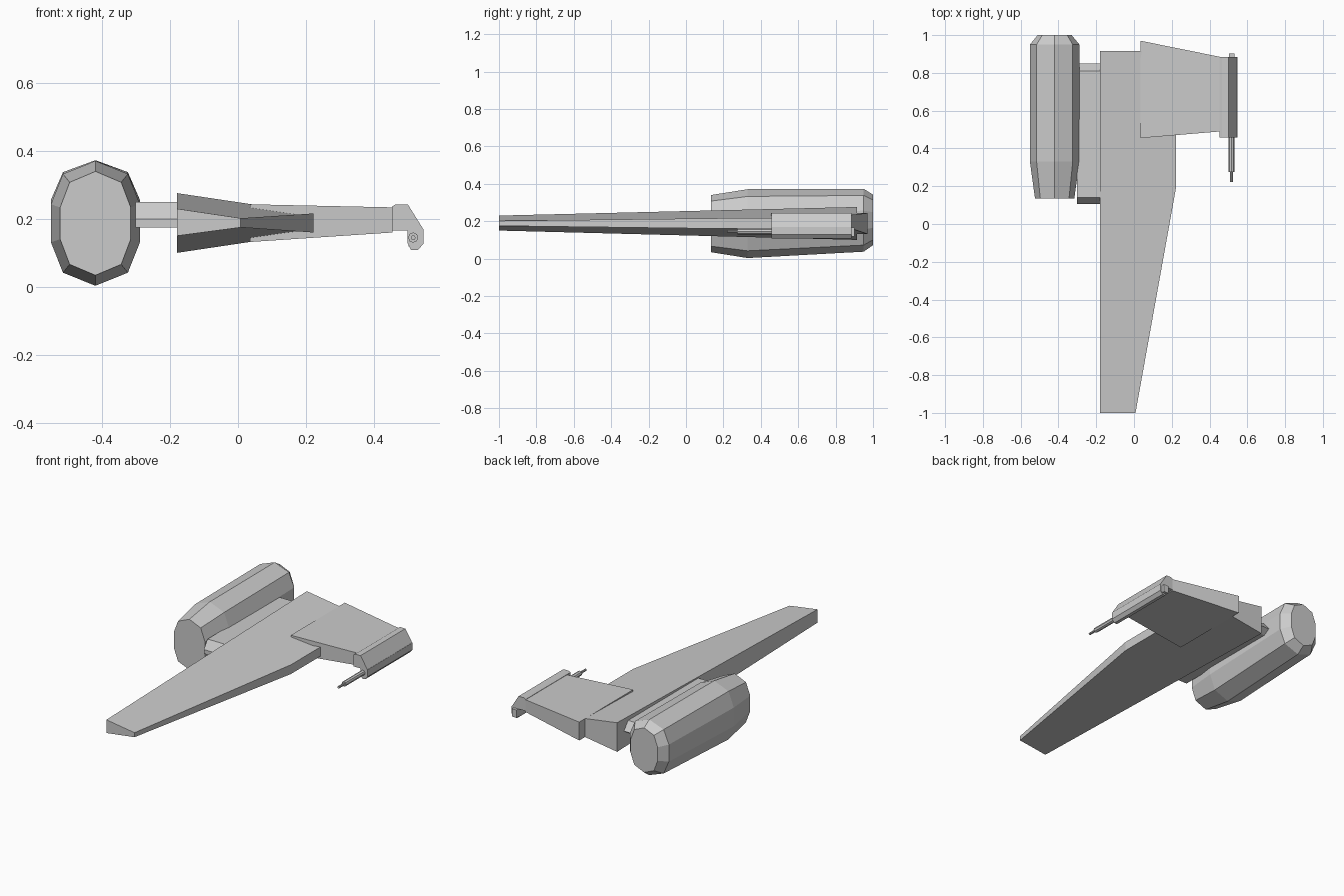
import bpy, bmesh
from math import pi

if "Cube" in bpy.data.objects:
    bpy.data.objects.remove(bpy.data.objects["Cube"])


def loft(name, rings):
    """Bridge equal-length rings of points and cap both ends."""
    bm = bmesh.new()
    loops = [[bm.verts.new(p) for p in ring] for ring in rings]
    n = len(loops[0])
    for a, b in zip(loops, loops[1:]):
        for i in range(n):
            j = (i + 1) % n
            bm.faces.new((a[i], a[j], b[j], b[i]))
    bm.faces.new(loops[0][::-1])
    bm.faces.new(loops[-1])
    bmesh.ops.recalc_face_normals(bm, faces=bm.faces)
    mesh = bpy.data.meshes.new(name)
    bm.to_mesh(mesh)
    bm.free()
    obj = bpy.data.objects.new(name, mesh)
    bpy.context.collection.objects.link(obj)
    return obj


def prism_y(name, profile, y0, y1):
    return loft(name, [[(x, y, z) for x, z in profile] for y in (y0, y1)])


def slab(name, plan):
    """Plate from plan points given as (x, y, bottom z, top z)."""
    return loft(name, [[(x, y, lo) for x, y, lo, hi in plan],
                       [(x, y, hi) for x, y, lo, hi in plan]])


# Engine pod: ten-sided oval sections along y
half = [(0, 1), (.73, .79), (1, .305), (1, -.305), (.73, -.79), (0, -1)]
oval = half + [(-x, z) for x, z in half[-2:0:-1]]
sections = [(.135, .104, .153, .187), (.33, .131, .184, .187),
            (.95, .131, .168, .205), (1.0, .09, .135, .207)]
loft("engine_pod", [[(-.42 + x * rx, y, zc + z * rz) for x, z in oval]
                    for y, rx, rz, zc in sections])

# Pylon joining the pod to the wing
side = [(.105, .2), (.14, .25), (.81, .25), (.85, .2), (.81, .175), (.105, .175)]
loft("engine_pylon", [[(x, y, z) for y, z in side] for x in (-.302, -.17)])

# Long tapered main wing
slab("main_wing", [(-.18, -1, .15, .23), (.008, -1, .175, .202),
                   (.222, .19, .16, .216), (.222, .915, .16, .216),
                   (-.18, .915, .10, .276)])

# Short outer wing
slab("outer_wing", [(.035, .455, .132, .243), (.455, .49, .16, .234),
                    (.455, .885, .16, .234), (.035, .97, .132, .243)])

# Wing tip fairing
prism_y("tip_fairing", [(.453, .166), (.453, .236), (.465, .243), (.5, .243),
                        (.547, .168), (.547, .166)], .457, .885)

# Gun housing under the tip
prism_y("gun_housing", [(.5, .17), (.547, .17), (.547, .128), (.53, .108),
                        (.51, .108), (.5, .128)], .457, .885)
prism_y("gun_rear_cap", [(.502, .165), (.533, .165), (.533, .118), (.502, .118)],
        .88, .902)

# Gun barrel and muzzle
for name, r, y0, y1 in (("gun_barrel", .015, .275, .47), ("gun_muzzle", .007, .222, .29)):
    bpy.ops.mesh.primitive_cylinder_add(vertices=8, radius=r, depth=y1 - y0,
                                        location=(.516, (y0 + y1) / 2, .145),
                                        rotation=(pi / 2, 0, 0))
    bpy.context.object.name = name
